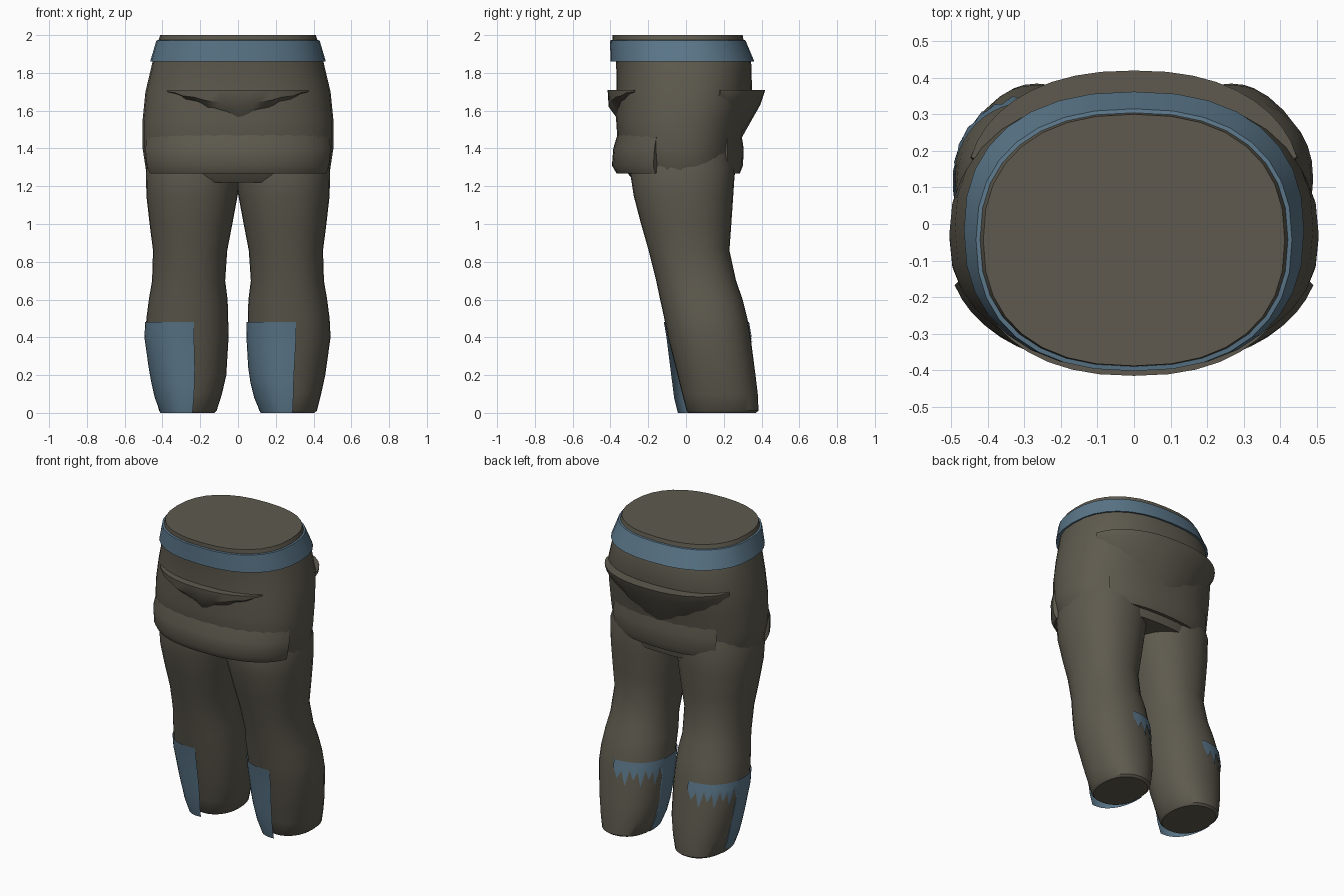
import bpy, bmesh, math

if "Cube" in bpy.data.objects:
    bpy.data.objects.remove(bpy.data.objects["Cube"])

SEG = 32


def material(name, rgb):
    m = bpy.data.materials.new(name)
    m.diffuse_color = (*rgb, 1)
    m.use_nodes = True
    m.node_tree.nodes["Principled BSDF"].inputs["Base Color"].default_value = m.diffuse_color
    return m


CLOTH = material("brown_grey_cloth", (0.112, 0.102, 0.077))
BLUE = material("dusty_blue", (0.105, 0.185, 0.255))


def oval(ring, deg, n=2.0):
    """Point on a rounded oval ring (z, x0, x1, y0, y1) at an angle."""
    z, x0, x1, y0, y1 = ring
    c, s = math.cos(math.radians(deg)), math.sin(math.radians(deg))
    p = lambda v: math.copysign(abs(v) ** (2 / n), v)
    return ((x0 + x1) / 2 + (x1 - x0) / 2 * p(c), (y0 + y1) / 2 + (y1 - y0) / 2 * p(s), z)


def ring_at(rings, z):
    """Interpolate a ring table at height z."""
    for a, b in zip(rings, rings[1:]):
        if a[0] <= z <= b[0]:
            t = (z - a[0]) / (b[0] - a[0])
            return tuple(p + (q - p) * t for p, q in zip(a, b))
    return rings[-1]


def skin(name, rows, mat, around=True, caps=False, ends=False, fix=True, angle=40):
    """Join rows of points into a surface; rows run upwards, points anticlockwise."""
    bm = bmesh.new()
    vs = [[bm.verts.new(p) for p in row] for row in rows]
    n = len(rows[0])
    for a, b in zip(vs, vs[1:]):
        for j in range(n if around else n - 1):
            k = (j + 1) % n
            bm.faces.new((a[j], a[k], b[k], b[j]))
    if caps:
        bm.faces.new(vs[0][::-1])
        bm.faces.new(vs[-1])
    if ends:
        bm.faces.new([r[0] for r in vs])
        bm.faces.new([r[-1] for r in vs][::-1])
        # close the hidden inner side so that the piece is solid
        for j in range(n - 1):
            bm.faces.new((vs[-1][j], vs[-1][j + 1], vs[0][j + 1], vs[0][j]))
    if fix:
        bmesh.ops.recalc_face_normals(bm, faces=bm.faces)
    me = bpy.data.meshes.new(name)
    bm.to_mesh(me)
    bm.free()
    me.materials.append(mat)
    ob = bpy.data.objects.new(name, me)
    bpy.context.collection.objects.link(ob)
    bpy.ops.object.select_all(action='DESELECT')
    ob.select_set(True)
    bpy.context.view_layer.objects.active = ob
    bpy.ops.object.shade_smooth_by_angle(angle=math.radians(angle))
    return ob


def wide(z, rx, y0, y1):
    return (z, -rx, rx, y0, y1)


def sweep(a0, a1, count):
    return [a0 + (a1 - a0) * i / count for i in range(count + 1)]


FULL = sweep(0, 360, SEG)[:-1]

# Hips and waist
HIPS = [wide(1.22, .45, -.27, .25), wide(1.27, .485, -.31, .26), wide(1.4, .505, -.36, .285),
        wide(1.55, .505, -.37, .315), wide(1.7, .49, -.367, .35), wide(1.86, .452, -.37, .345),
        wide(1.97, .422, -.39, .305), wide(2.0, .412, -.388, .30)]
skin("hips", [[oval(r, a, 2.35) for a in FULL] for r in HIPS], CLOTH, caps=True)

# Belt, flared at its lower edge
BELT = [wide(1.865, .44, -.37, .34), wide(1.86, .465, -.40, .362),
        wide(1.972, .432, -.402, .315), wide(1.975, .41, -.385, .30)]
skin("belt", [[oval(r, a, 2.35) for a in FULL] for r in BELT], BLUE)

# Legs, bent slightly at the knee
LEG = [(0, .125, .405, .015, .37), (.012, .113, .418, .003, .384), (.1, .085, .44, -.02, .38),
       (.2, .062, .462, -.045, .368), (.4, .05, .49, -.095, .342), (.5, .052, .485, -.115, .325),
       (.6, .055, .472, -.137, .30), (.7, .068, .455, -.158, .265), (.86, .057, .45, -.198, .23),
       (1.0, .03, .468, -.238, .24), (1.15, .002, .485, -.277, .25), (1.3, -.02, .488, -.30, .26),
       (1.42, -.02, .45, -.27, .24)]
for side, label in ((-1, "left"), (1, "right")):
    rings = [r if side > 0 else (r[0], -r[2], -r[1], r[3], r[4]) for r in LEG]
    skin(label + "_leg", [[oval(r, a, 2.2) for a in FULL] for r in rings], CLOTH, caps=True)

    # Shin guard wrapped round one half of the calf, ragged at the back
    angles = sweep(86, 176, 14) + sweep(184, 278, 12)
    cols = []
    for i, a in enumerate(angles):
        low = 0 if a > 170 else (.43, .37, .42, .33)[i % 4]
        col = []
        for t in sweep(0, 1, 6):
            z = low + (.48 - low) * t
            x, y, _ = oval(ring_at(rings, z), a, 2.2)
            cx = (rings[4][1] + rings[4][2]) / 2
            front = max(0, -math.sin(math.radians(a)))
            lift = .006 + .052 * front * max(0, 1 - z / .42)
            col.append((x + math.cos(math.radians(a)) * .006,
                        y - lift if front else y + .006 * math.sin(math.radians(a)), z))
        cols.append(col)
    skin(label + "_shin_guard", list(zip(*cols)), BLUE, around=False, fix=False)

# Hanging hems at front and back, rolled under at the bottom
HEM = [wide(1.275, .44, -.29, .23), wide(1.268, .487, -.368, .285), wide(1.31, .503, -.392, .302),
       wide(1.4, .512, -.385, .305), wide(1.5, .495, -.355, .29)]
for name, a0, a1, count in (("front_hem", 198, 342, 20), ("back_hem", 46, 134, 14)):
    skin(name, [[oval(r, a, 2.35) for a in sweep(a0, a1, count)] for r in HEM], CLOTH,
         around=False, ends=True)


# Folded drapes that stand off the hips at the top and taper to a point
def drape(name, mid, half, lift, low_mid, low_edge, belly, count):
    cols = []
    for i, a in enumerate(sweep(mid - half, mid + half, count)):
        u = abs(a - mid) / half
        low = low_mid + (low_edge - low_mid) * u ** .8 + (.012 if i % 2 else 0)
        out = lift * (1 - u ** 2) + .008
        col = []
        for z, d in ((low, -.025), (low + (1.71 - low) * belly, out * .85), (1.71, out), (1.71, -.05)):
            x, y, _ = oval(ring_at(HIPS, z), a, 2.35)
            col.append((x + d * math.cos(math.radians(a)), y + d * math.sin(math.radians(a)), z))
        cols.append(col)
    skin(name, list(zip(*cols)), CLOTH, around=False, ends=True)


drape("front_pocket_fold", 270, 46, .04, 1.53, 1.69, .5, 12)
drape("back_drape", 90, 62, .062, 1.38, 1.64, .75, 18)
